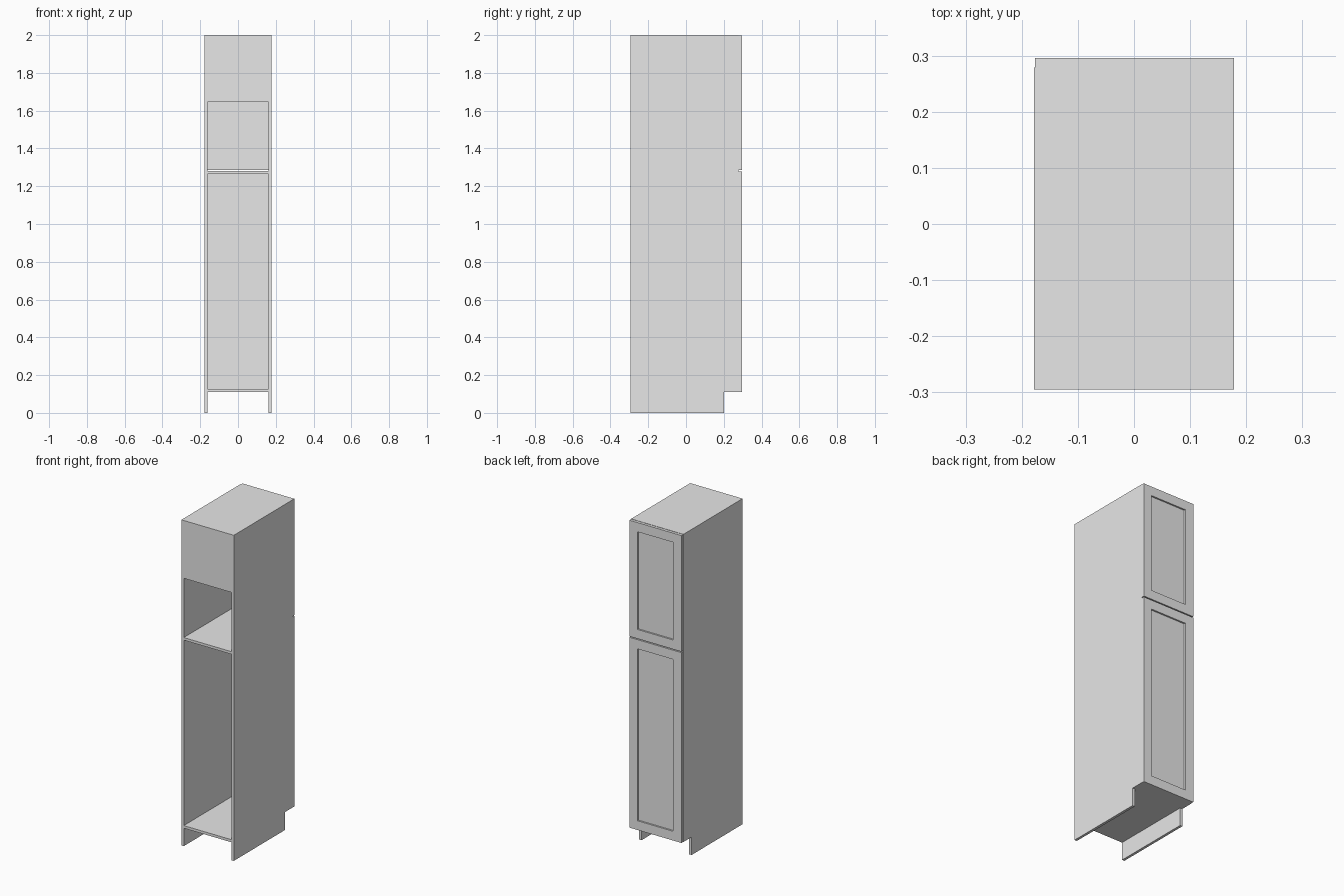
import bpy
import bmesh

# Remove the default object
cube = bpy.data.objects.get("Cube")
if cube:
    bpy.data.objects.remove(cube, do_unlink=True)

# Single flat colour
grey = bpy.data.materials.new("light_grey")
grey.use_nodes = True
GREY = (0.8, 0.8, 0.8, 1.0)
grey.diffuse_color = GREY
grey.node_tree.nodes["Principled BSDF"].inputs["Base Color"].default_value = GREY

# Main dimensions
HALF_W = 0.178
BOARD = 0.016
FRONT, REAR, DOOR_FACE = -0.295, 0.279, 0.296
HEIGHT, FLOOR, SHELF = 2.0, 0.11, 1.265
TOE = 0.2
INNER = HALF_W - BOARD


def finish(name, bm):
    bmesh.ops.recalc_face_normals(bm, faces=bm.faces)
    mesh = bpy.data.meshes.new(name)
    bm.to_mesh(mesh)
    bm.free()
    mesh.materials.append(grey)
    obj = bpy.data.objects.new(name, mesh)
    bpy.context.collection.objects.link(obj)
    return obj


def add_box(bm, x, y, z):
    """Box from (low, high) ranges on each axis."""
    verts = bmesh.ops.create_cube(bm, size=1)["verts"]
    for v in verts:
        for axis, (low, high) in enumerate((x, y, z)):
            v.co[axis] = high if v.co[axis] > 0 else low


def board(name, x, y, z):
    bm = bmesh.new()
    add_box(bm, x, y, z)
    return finish(name, bm)


def side_panel(name, x):
    """Full-height side with a toe notch at the door end."""
    outline = [(FRONT, 0), (TOE, 0), (TOE, FLOOR), (REAR, FLOOR),
               (REAR, HEIGHT), (FRONT, HEIGHT)]
    bm = bmesh.new()
    face = bm.faces.new([bm.verts.new((x, y, z)) for y, z in outline])
    side = bmesh.ops.extrude_face_region(bm, geom=[face])["geom"]
    bmesh.ops.translate(bm, vec=(BOARD, 0, 0),
                        verts=[v for v in side if isinstance(v, bmesh.types.BMVert)])
    return finish(name, bm)


def door(name, low, high, recess, inner_recess):
    """Slab with a recessed centre panel, optionally recessed on the inside too."""
    rail = 0.08
    left, right = -HALF_W + 0.002, HALF_W
    bm = bmesh.new()
    add_box(bm, (left, right), (REAR, DOOR_FACE), (low, high))
    bm.normal_update()
    for direction, depth in ((1, recess), (-1, inner_recess)):
        if depth:
            face = next(f for f in bm.faces if f.normal.y * direction > 0.9)
            bmesh.ops.inset_region(bm, faces=[face], thickness=rail)
            rim = bmesh.ops.extrude_discrete_faces(bm, faces=[face])["faces"][0]
            for v in rim.verts:
                v.co.y -= direction * depth
            bm.normal_update()
    return finish(name, bm)


# Carcass
side_panel("right_side", -HALF_W)
side_panel("left_side", INNER)
across = (-INNER, INNER)
depth = (FRONT, REAR)
board("bottom_board", across, depth, (FLOOR, FLOOR + BOARD))
board("middle_shelf", across, depth, (SHELF, SHELF + BOARD))
board("top_board", across, depth, (HEIGHT - BOARD, HEIGHT))
board("upper_cover_panel", across, (FRONT, FRONT + BOARD), (1.645, HEIGHT - BOARD))

# Doors
door("lower_door", FLOOR, 1.279, 0.01, 0.003)
door("upper_door", 1.285, HEIGHT - 0.002, 0.01, 0)
